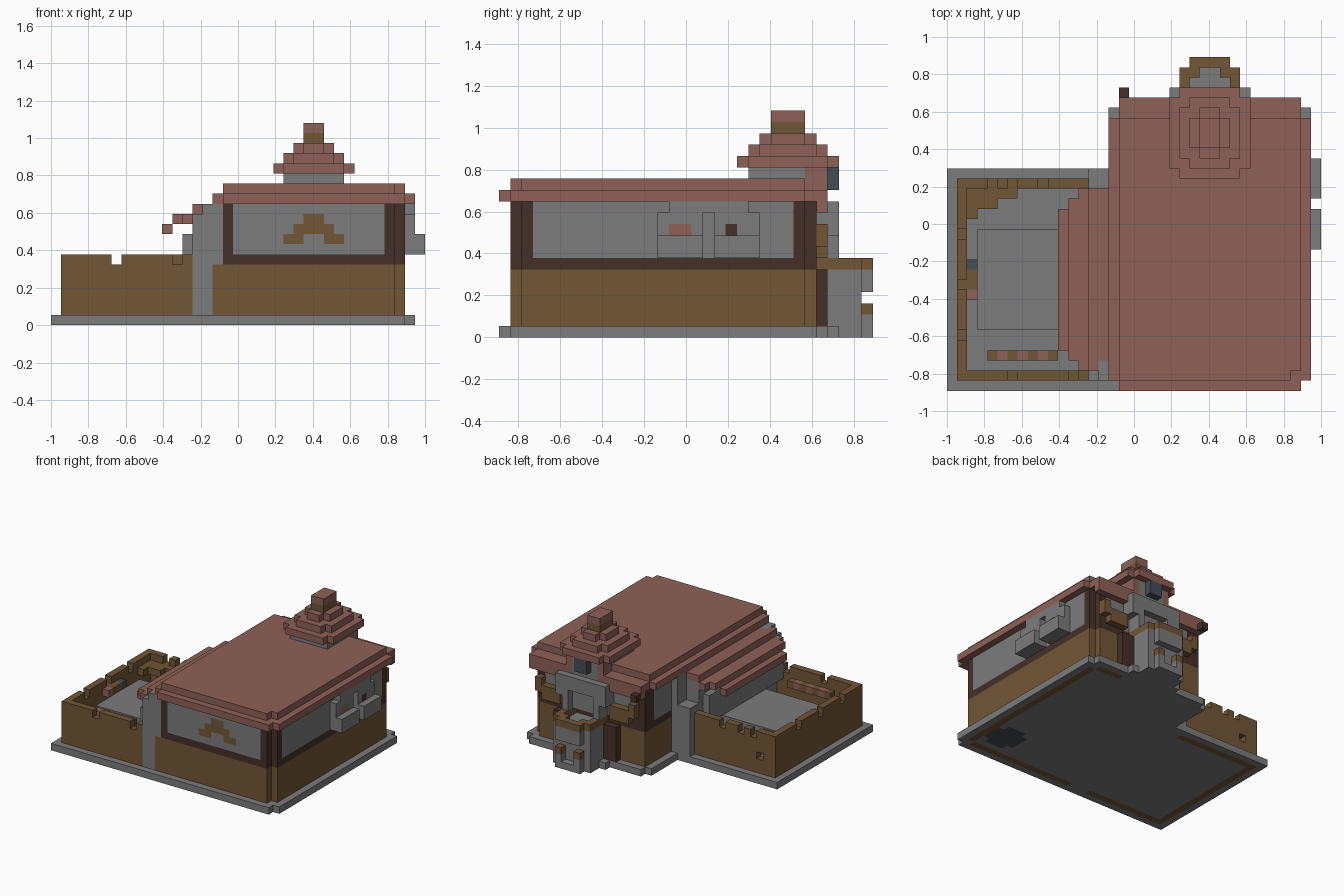
import bpy
import bmesh
from mathutils import Vector

cube = bpy.data.objects.get("Cube")
if cube:
    bpy.data.objects.remove(cube, do_unlink=True)

# Block grid: every part is built from equal cubes
UNIT = 2 / 37
ORIGIN = Vector((-1, -33 * UNIT / 2, 0))
MIRROR = 52  # twice the turret centre line in x

palette = {
    "stone_grey": (0.20, 0.20, 0.20),
    "roof_clay": (0.27, 0.12, 0.095),
    "wood_brown": (0.165, 0.094, 0.037),
    "dark_timber": (0.060, 0.029, 0.021),
    "slate_blue": (0.06, 0.075, 0.09),
}
names = list(palette)
stone, clay, wood, timber, slate = range(len(names))
materials = []
for name, rgb in palette.items():
    mat = bpy.data.materials.new(name)
    mat.use_nodes = True
    mat.diffuse_color = (*rgb, 1)
    shader = mat.node_tree.nodes["Principled BSDF"]
    shader.inputs["Base Color"].default_value = (*rgb, 1)
    shader.inputs["Roughness"].default_value = 1
    materials.append(mat)

cells = {}


def block(x, y, z):
    return [(i, j, k) for i in range(*x) for j in range(*y) for k in range(*z)]


def fill(part, colour, x, y, z):
    for cell in block(x, y, z):
        cells[cell] = (part, colour)


def carve(x, y, z):
    for cell in block(x, y, z):
        cells.pop(cell, None)


def both(part, colour, x, y, z):
    """Fill a block and its mirror across the turret centre line."""
    fill(part, colour, x, y, z)
    fill(part, colour, (MIRROR - x[1], MIRROR - x[0]), y, z)


# Base slab
fill("base", stone, x=(0, 17), y=(0, 22), z=(0, 1))
fill("base", stone, x=(16, 35), y=(0, 29), z=(0, 1))
fill("base", stone, x=(35, 36), y=(1, 28), z=(0, 1))
fill("base", stone, x=(22, 30), y=(29, 30), z=(0, 1))
carve(x=(16, 17), y=(28, 29), z=(0, 1))
# Wall footings and round hearth showing on the underside
fill("footing", wood, x=(1, 14), y=(1, 2), z=(0, 1))
fill("footing", wood, x=(17, 34), y=(1, 2), z=(0, 1))
fill("footing", wood, x=(1, 2), y=(1, 21), z=(0, 1))
fill("footing", wood, x=(1, 14), y=(20, 21), z=(0, 1))
fill("footing", wood, x=(34, 35), y=(2, 27), z=(0, 1))
fill("footing", wood, x=(30, 34), y=(27, 28), z=(0, 1))
for i, j, k in block(x=(29, 34), y=(3, 8), z=(0, 1)):
    if (i - 31) ** 2 + (j - 5) ** 2 < 6:
        cells[i, j, k] = ("hearth", slate)

# Courtyard walls with battlements
for span_x, span_y in (((1, 14), (1, 2)), ((1, 14), (20, 21)), ((1, 2), (1, 21))):
    fill("courtyard_wall", wood, span_x, span_y, z=(1, 7))
for gap in (6, 12):
    carve(x=(gap, gap + 1), y=(1, 2), z=(6, 7))
for gap in (4, 6, 9):
    carve(x=(gap, gap + 1), y=(20, 21), z=(6, 7))
for gap in (5, 10, 15):
    carve(x=(1, 2), y=(gap, gap + 1), z=(6, 7))
carve(x=(3, 4), y=(20, 21), z=(3, 4))

# Courtyard terrace, railing and corner walkway
fill("terrace", stone, x=(3, 14), y=(6, 16), z=(1, 5))
for i in range(4, 11):
    fill("railing", wood if i % 2 == 0 else clay, (i, i + 1), y=(3, 4), z=(5, 6))
for j, colour in enumerate((clay, wood, wood, slate)):
    fill("wall_shelf", colour, (2, 3), (9 + j, 10 + j), z=(5, 6))
for step in range(3):
    fill("corner_walkway", wood, (2, 7 - 2 * step), (19 - step, 20 - step), z=(5, 6))

# House body: plank wall, timber band, plaster panels, timber posts
fill("house_wall", wood, x=(17, 35), y=(1, 28), z=(1, 6))
fill("timber_band", timber, x=(17, 35), y=(1, 28), z=(6, 12))
fill("plaster_panel", stone, x=(18, 33), y=(1, 2), z=(7, 12))
fill("plaster_panel", stone, x=(34, 35), y=(3, 26), z=(7, 12))
fill("plaster_panel", stone, x=(17, 18), y=(21, 26), z=(7, 12))
fill("plaster_panel", stone, x=(19, 33), y=(27, 28), z=(7, 12))
for j in (1, 27):
    carve(x=(34, 35), y=(j, j + 1), z=(1, 12))

# Arched sign flush with the front panel
both("front_sign", wood, x=(23, 25), y=(1, 2), z=(8, 9))
both("front_sign", wood, x=(24, 26), y=(1, 2), z=(9, 10))
both("front_sign", wood, x=(25, 26), y=(1, 2), z=(10, 11))

# Stone side wing below the stepped eaves
fill("stone_wing", stone, x=(14, 17), y=(1, 20), z=(1, 11))
fill("stone_wing", stone, x=(15, 17), y=(1, 3), z=(11, 12))
fill("stone_wing", stone, x=(13, 14), y=(2, 19), z=(5, 9))
fill("stone_wing", stone, x=(14, 17), y=(20, 22), z=(1, 8))
fill("stone_wing", stone, x=(16, 17), y=(20, 22), z=(8, 12))
fill("house_wall", wood, x=(16, 17), y=(1, 2), z=(1, 6))

# Window bays on the side wall
for start in (14, 19):
    fill("window_bay", stone, x=(35, 36), y=(start, start + 4), z=(7, 11))
    fill("window_bay", stone, x=(36, 37), y=(start, start + 4), z=(7, 9))
fill("window_bay", stone, x=(35, 36), y=(15, 18), z=(11, 12))
fill("window_bay", stone, x=(35, 36), y=(18, 22), z=(11, 12))
fill("window_pane", clay, x=(35, 36), y=(15, 17), z=(9, 10))
fill("window_pane", timber, x=(35, 36), y=(20, 21), z=(9, 10))

# Main roof: wide lower tier, narrower upper tier, back lip
fill("main_roof", clay, x=(17, 35), y=(0, 29), z=(12, 13))
fill("main_roof", clay, x=(16, 36), y=(1, 27), z=(12, 13))
fill("main_roof", clay, x=(17, 35), y=(1, 27), z=(13, 14))
carve(x=(34, 35), y=(1, 2), z=(13, 14))
fill("main_roof", clay, x=(17, 35), y=(28, 29), z=(11, 12))
# Stepped side eaves
fill("side_eaves", clay, x=(14, 16), y=(3, 20), z=(11, 12))
fill("side_eaves", clay, x=(14, 15), y=(2, 3), z=(11, 12))
fill("side_eaves", clay, x=(13, 14), y=(2, 20), z=(10, 11))
fill("side_eaves", clay, x=(12, 13), y=(3, 19), z=(10, 11))
fill("side_eaves", clay, x=(11, 12), y=(4, 18), z=(9, 10))
fill("eave_lantern", timber, x=(17, 18), y=(29, 30), z=(11, 12))

# Round back turret: stone drum, hollow top and wooden rim
for depth, (left, right) in enumerate(((23, 29), (23, 29), (23, 29), (23, 29), (24, 28))):
    row = (28 + depth, 29 + depth)
    fill("turret_drum", stone, (left, right), row, z=(0, 6))
    fill("turret_rim", wood, (left, right), row, z=(6, 7))
carve(x=(24, 28), y=(28, 31), z=(6, 7))
carve(x=(25, 27), y=(31, 32), z=(6, 7))
both("turret_drum", stone, x=(23, 24), y=(31, 32), z=(0, 6))
carve(x=(24, 28), y=(32, 33), z=(3, 4))
carve(x=(25, 27), y=(32, 33), z=(1, 4))
both("turret_lamp", wood, x=(24, 25), y=(32, 33), z=(2, 3))

# Turret upper storey with doorway, shoulders and window
fill("turret_upper", stone, x=(24, 28), y=(28, 29), z=(7, 13))
both("turret_upper", stone, x=(23, 24), y=(28, 30), z=(7, 12))
fill("turret_upper", stone, x=(23, 29), y=(28, 30), z=(10, 12))
both("turret_upper", stone, x=(22, 23), y=(28, 30), z=(9, 12))
fill("turret_upper", stone, x=(23, 29), y=(22, 29), z=(12, 15))
both("turret_upper", clay, x=(23, 24), y=(27, 29), z=(11, 15))
fill("turret_window", slate, x=(25, 27), y=(29, 30), z=(13, 15))
both("turret_post", timber, x=(21, 23), y=(28, 29), z=(1, 6))
both("back_window", wood, x=(19, 22), y=(28, 29), z=(7, 9))
both("back_window", wood, x=(18, 19), y=(28, 29), z=(8, 10))

# Turret roof: shrinking tiers with clipped corners and a chimney
for tier in range(3):
    left, right = 22 + tier, 30 - tier
    front, back = 21 + tier, 30 - tier
    level = (15 + tier, 16 + tier)
    fill("turret_roof", clay, (left, right), (front, back), level)
    for i in (left, right - 1):
        for j in (front, back - 1):
            carve((i, i + 1), (j, j + 1), level)
fill("chimney", wood, x=(25, 27), y=(24, 27), z=(18, 19))
fill("chimney", clay, x=(25, 27), y=(24, 27), z=(19, 20))

# Turn the blocks into one clean mesh for each part
for part in sorted({entry[0] for entry in cells.values()}):
    bm = bmesh.new()
    for cell, (owner, colour) in cells.items():
        if owner != part:
            continue
        centre = Vector(cell) + Vector((0.5, 0.5, 0.5))
        for axis in range(3):
            for sign in (-1, 1):
                normal = Vector((0, 0, 0))
                normal[axis] = sign
                if tuple(int(c + n) for c, n in zip(cell, normal)) in cells:
                    continue
                u = normal.yzx
                v = normal.cross(u)
                ring = (-u - v, u - v, u + v, v - u)
                corners = [bm.verts.new((centre + (normal + c) / 2) * UNIT + ORIGIN) for c in ring]
                bm.faces.new(corners).material_index = colour
    bmesh.ops.remove_doubles(bm, verts=bm.verts, dist=UNIT / 100)
    bmesh.ops.dissolve_limit(bm, angle_limit=0.01, verts=bm.verts, edges=bm.edges, delimit={"MATERIAL"})
    mesh = bpy.data.meshes.new(part)
    bm.to_mesh(mesh)
    bm.free()
    for mat in materials:
        mesh.materials.append(mat)
    bpy.context.collection.objects.link(bpy.data.objects.new(part, mesh))
